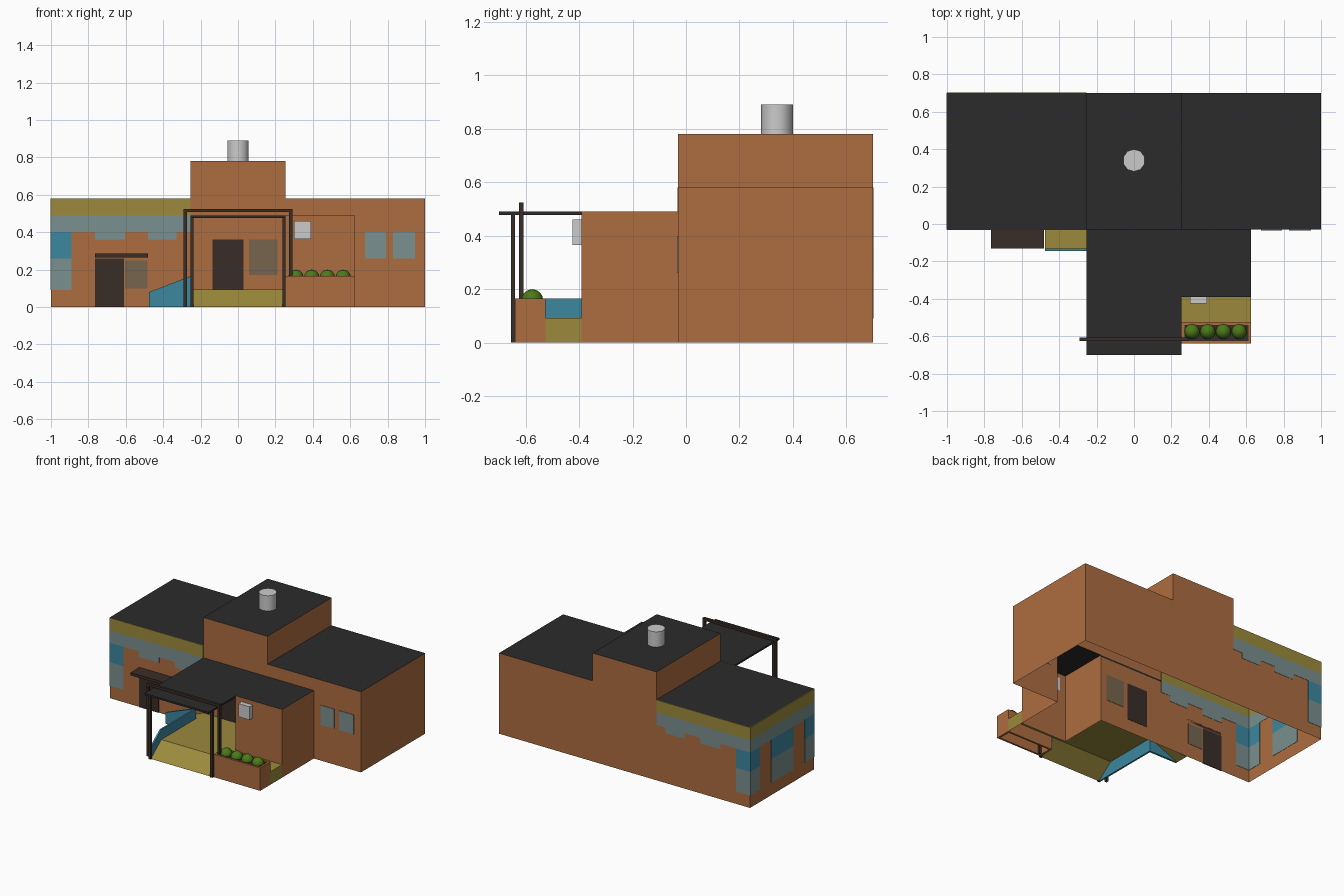
import bpy, bmesh, math
from mathutils import Vector

if "Cube" in bpy.data.objects:
    bpy.data.objects.remove(bpy.data.objects["Cube"])


def mat(name, hexcol):
    m = bpy.data.materials.new(name)
    rgb = [int(hexcol[i:i + 2], 16) / 255 for i in (0, 2, 4)]
    m.diffuse_color = [((c + .055) / 1.055) ** 2.4 for c in rgb] + [1]
    m.use_nodes = True
    m.node_tree.nodes["Principled BSDF"].inputs["Base Color"].default_value = m.diffuse_color
    return m


CLAY = mat("clay", "AE6D40")
ROOF = mat("roof", "2B2B2B")
OCHRE = mat("ochre", "9C8A3C")
MIST = mat("mist", "7A908E")
BLUE = mat("blue", "3C87A0")
WOOD = mat("dark_wood", "3A2D27")
GLASS = mat("dim_glass", "77654F")
LEAF = mat("leaf", "4C7A18")


def finish(name, bm, *mats):
    me = bpy.data.meshes.new(name)
    bm.to_mesh(me)
    bm.free()
    ob = bpy.data.objects.new(name, me)
    bpy.context.collection.objects.link(ob)
    for m in mats:
        if m:
            me.materials.append(m)
    return ob


def box(name, x0, x1, y0, y1, z0, z1, m=None):
    bm = bmesh.new()
    bmesh.ops.create_cube(bm, size=1)
    for v in bm.verts:
        v.co = ((x0 + x1) / 2 + v.co.x * (x1 - x0), (y0 + y1) / 2 + v.co.y * (y1 - y0),
                (z0 + z1) / 2 + v.co.z * (z1 - z0))
    return finish(name, bm, m)


def polys(bm, pts, facing):
    """Add one polygon turned towards the given direction."""
    f = bm.faces.new([bm.verts.new(p) for p in pts])
    f.normal_update()
    if f.normal.dot(Vector(facing)) < 0:
        f.normal_flip()
    return f


def shell(name, x0, x1, y0, y1, z0, z1, sides):
    """Open-bottomed volume: clay walls on the chosen sides, dark flat roof."""
    bm = bmesh.new()
    for s in sides:
        if s in "FB":
            y = y0 if s == "F" else y1
            polys(bm, [(x0, y, z0), (x1, y, z0), (x1, y, z1), (x0, y, z1)], (0, -1 if s == "F" else 1, 0))
        else:
            x = x0 if s == "L" else x1
            polys(bm, [(x, y0, z0), (x, y1, z0), (x, y1, z1), (x, y0, z1)], (-1 if s == "L" else 1, 0, 0))
    polys(bm, [(x0, y0, z1), (x1, y0, z1), (x1, y1, z1), (x0, y1, z1)], (0, 0, 1)).material_index = 1
    return finish(name, bm, CLAY, ROOF)


def sheet(name, faces, m):
    bm = bmesh.new()
    for pts, facing in faces:
        polys(bm, pts, facing)
    return finish(name, bm, m)


def prism(name, pts, depth, m):
    bm = bmesh.new()
    f = bm.faces.new([bm.verts.new(p) for p in pts])
    ext = bmesh.ops.extrude_face_region(bm, geom=[f])
    bmesh.ops.translate(bm, vec=depth, verts=[v for v in ext["geom"] if isinstance(v, bmesh.types.BMVert)])
    bmesh.ops.recalc_face_normals(bm, faces=bm.faces)
    return finish(name, bm, m)


T = .255            # half width of tower and porch
YF, YB = -.03, .70  # front and back of the main building
H = .58

# Building volumes
shell("left_wing", -1, -T, YF, YB, 0, H, "FBL")
shell("right_wing", .625, 1, YF, YB, 0, H, "FBR")
shell("right_wing_inner", T, .625, YF, YB, 0, H, "B")
shell("wall_over_front_room", T, .625, YF, YB, .49, H, "F")
shell("tower", -T, T, YF, YB, 0, .78, "FB")
shell("tower_upper", -T, T, YF, YB, H, .78, "LR")
shell("front_room", T, .625, -.39, YF, 0, .49, "FLR")

# Chimney
bm = bmesh.new()
bmesh.ops.create_cone(bm, cap_ends=True, segments=10, radius1=.06, radius2=.06, depth=.11)
bmesh.ops.translate(bm, vec=(0, .34, .835), verts=bm.verts)
chimney = finish("chimney", bm)
bpy.context.view_layer.objects.active = chimney
chimney.select_set(True)
bpy.ops.object.shade_smooth_by_angle(angle=math.radians(50))

# Painted wall panels (sit through the wall so they show on both faces)
E = .002
bands = [("ochre_band", -1, -T, .49, H, OCHRE), ("mist_band", -1, -T, .40, .49, MIST),
         ("mist_step_a", -.765, -.605, .36, .40, MIST), ("mist_step_b", -.48, -.33, .36, .40, MIST),
         ("blue_corner", -1, -.89, .26, .40, BLUE), ("mist_corner", -1, -.89, .09, .26, MIST)]
for side, y in (("front", YF), ("back", YB)):
    for n, a, b, z0, z1, m in bands:
        box(f"{side}_{n}", a, b, y - E, y + E, z0, z1, m)
box("side_ochre_band", -1 - E, -1 + E, YF, YB, .49, H, OCHRE)
box("side_mist_band", -1 - E, -1 + E, YF, YB, .40, .49, MIST)
for i, (a, b) in enumerate(((YF, .08), (.21, .46), (.59, YB))):
    box(f"side_blue_panel_{i}", -1 - E, -1 + E, a, b, .26, .40, BLUE)
    box(f"side_mist_panel_{i}", -1 - E, -1 + E, a, b, .09, .26, MIST)

# Doors and windows
for n, a, b, z0, z1, m in [("left_door", -.765, -.61, 0, .26, WOOD), ("left_window", -.605, -.485, .10, .25, GLASS),
                           ("main_door", -.135, .03, .093, .36, WOOD), ("main_window", .06, .21, .17, .36, GLASS),
                           ("right_window_a", .68, .79, .26, .40, MIST), ("right_window_b", .83, .945, .26, .40, MIST)]:
    box(n, a, b, YF - .004, YF + E, z0, z1, m)
box("left_door_awning", -.765, -.48, -.13, YF, .265, .285, WOOD)
box("air_unit", .30, .39, -.425, -.39, .365, .46)

# Porch canopy with its posts, and the taller frame around it
box("canopy", -T, T, -.70, YF, .477, .49, ROOF)
for s in (-1, 1):
    box("canopy_post", s * .246 - .009, s * .246 + .009, -.655, -.64, 0, .48, WOOD)
    box("frame_post", s * .283 - .009, s * .283 + .009, -.625, -.607, 0, .525, WOOD)
box("frame_beam", -.292, .292, -.625, -.607, .507, .525, WOOD)

# Porch floor with a front ramp, a side ramp and a strip behind the planter
F, YK, YE = .093, -.525, -.645
UP = (0, 0, 1)
sheet("porch_floor", [
    ([(-T, YF, F), (T, YF, F), (T, YK, F), (-T, YK, F)], UP),
    ([(-T, YK, F), (T, YK, F), (T, YE, 0), (-T, YE, 0)], UP),
    ([(-T, YF, F), (-T, -.13, F), (-.475, -.13, 0), (-.475, YF, 0)], UP),
    ([(T, -.39, F), (.625, -.39, F), (.625, YK, F), (T, YK, F)], UP),
    ([(.625, -.39, 0), (.625, YK, 0), (.625, YK, F), (.625, -.39, F)], (1, 0, 0))], OCHRE)

# Blue parapets following the ramps
P = .165
prism("side_ramp_parapet", [(-.475, -.13, 0), (-T, -.13, 0), (-T, -.13, P), (-.475, -.13, .08)], (0, -.014, 0), BLUE)
prism("front_ramp_parapet", [(-T, -.13, 0), (-T, YE, 0), (-T, YE, .075), (-T, YK, P), (-T, -.13, P)],
      (.012, 0, 0), BLUE)

# Planter with rim, soil and four bushes
PY0, PY1, R = -.64, -.525, .014
box("planter_front", T, .625, PY0, PY0 + R, 0, P, CLAY)
box("planter_back", T, .625, PY1 - R, PY1, 0, P, CLAY)
box("planter_left", T, T + R, PY0 + R, PY1 - R, 0, P, CLAY)
box("planter_right", .625 - R, .625, PY0 + R, PY1 - R, 0, P, CLAY)
box("planter_soil", T + R, .625 - R, PY0 + R, PY1 - R, .14, .157, WOOD)
for i in range(4):
    bm = bmesh.new()
    bmesh.ops.create_uvsphere(bm, u_segments=12, v_segments=8, radius=.041)
    bmesh.ops.translate(bm, vec=(.31 + i * .084, -.575, .159), verts=bm.verts)
    for f in bm.faces:
        f.smooth = True
    finish(f"bush_{i}", bm, LEAF)
